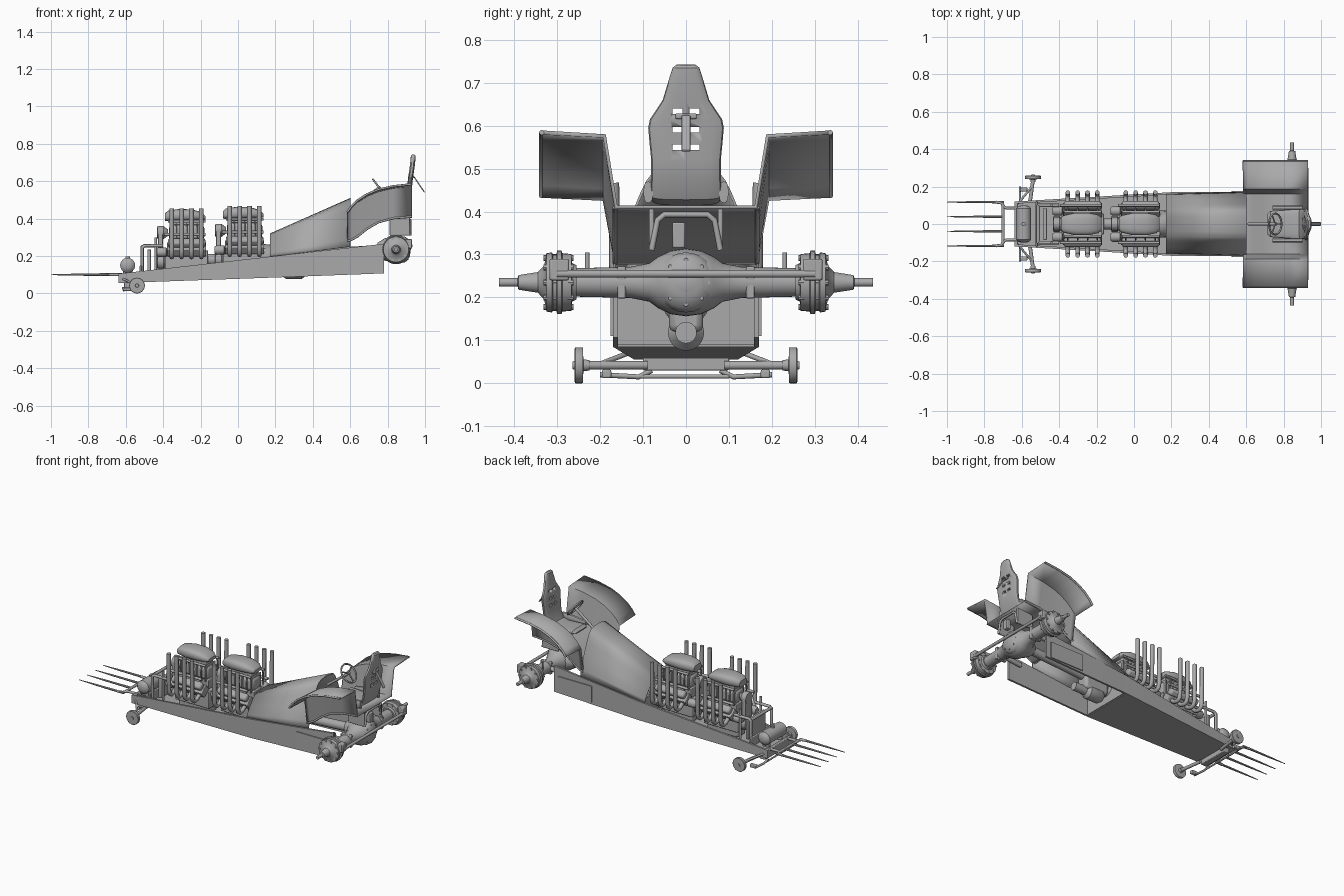
import bpy, bmesh, math
from mathutils import Vector, Matrix

GREY = bpy.data.materials.new("grey")
GREY.diffuse_color = (0.4, 0.4, 0.4, 1)


def finish(bm, name, smooth=True):
    bmesh.ops.recalc_face_normals(bm, faces=bm.faces[:])
    me = bpy.data.meshes.new(name)
    bm.to_mesh(me)
    bm.free()
    ob = bpy.data.objects.new(name, me)
    bpy.context.collection.objects.link(ob)
    me.materials.append(GREY)
    bpy.ops.object.select_all(action='DESELECT')
    ob.select_set(True)
    bpy.context.view_layer.objects.active = ob
    if smooth:
        bpy.ops.object.shade_smooth_by_angle(angle=math.radians(35))
    return ob


def modify(ob, kind, **settings):
    m = ob.modifiers.new(kind.lower(), kind)
    for k, v in settings.items():
        setattr(m, k, v)
    return ob


def box(name, c, size, rot=(0, 'X'), bevel=0.004):
    bm = bmesh.new()
    m = Matrix.Translation(c) @ Matrix.Rotation(math.radians(rot[0]), 4, rot[1])
    bmesh.ops.create_cube(bm, size=1, matrix=m @ Matrix.Diagonal((*size, 1)))
    ob = finish(bm, name)
    return modify(ob, 'BEVEL', width=bevel, segments=2) if bevel else ob


def loft(name, rings, closed=True):
    bm = bmesh.new()
    vs = [[bm.verts.new(p) for p in r] for r in rings]
    n = len(vs[0])
    for a, b in zip(vs, vs[1:]):
        for i in range(n if closed else n - 1):
            j = (i + 1) % n
            bm.faces.new((a[i], a[j], b[j], b[i]))
    if closed:
        bm.faces.new(vs[0])
        bm.faces.new(vs[-1])
    return finish(bm, name)


def lathe(name, origin, axis, profile, n=24):
    """Turned part: profile is (distance along axis, radius)."""
    q = Vector((0, 0, 1)).rotation_difference(Vector(axis))
    rings = [[Vector(origin) + q @ Vector((r * math.cos(t), r * math.sin(t), d))
              for t in (2 * math.pi * i / n for i in range(n))] for d, r in profile]
    return loft(name, rings)


def rod(name, a, b, r, n=14):
    d = Vector(b) - Vector(a)
    return lathe(name, a, d.normalized(), [(0, r), (d.length, r)], n)


def tube(name, pts, r, cyclic=False):
    cu = bpy.data.curves.new(name, 'CURVE')
    cu.dimensions = '3D'
    cu.bevel_depth, cu.bevel_resolution, cu.use_fill_caps = r, 2, True
    sp = cu.splines.new('POLY')
    sp.points.add(len(pts) - 1)
    for p, co in zip(sp.points, pts):
        p.co = (*co, 1)
    sp.use_cyclic_u = cyclic
    cu.materials.append(GREY)
    ob = bpy.data.objects.new(name, cu)
    bpy.context.collection.objects.link(ob)
    bpy.ops.object.select_all(action='DESELECT')
    ob.select_set(True)
    bpy.context.view_layer.objects.active = ob
    bpy.ops.object.convert(target='MESH')
    bpy.ops.object.shade_smooth_by_angle(angle=math.radians(50))


def ellipse(c, u, v, n=20, power=0.7):
    f = lambda w: math.copysign(abs(w) ** power, w)
    return [Vector(c) + Vector(u) * f(math.cos(t)) + Vector(v) * f(math.sin(t))
            for t in (2 * math.pi * i / n for i in range(n))]


# Frame rails, belly pan and bulkheads: (x, half width, bottom, top)
FRAME = [(-0.64, 0.12, 0.055, 0.105), (0.2, 0.17, 0.085, 0.2), (0.78, 0.17, 0.107, 0.265)]
for s in (-1, 1):
    loft("frame_rail", [[(x, s * w, b), (x, s * w, t), (x, s * (w - 0.012), t), (x, s * (w - 0.012), b)]
                        for x, w, b, t in FRAME])
    box("rear_side_panel", (0.635, s * 0.172, 0.16), (0.23, 0.008, 0.1), bevel=0)
loft("belly_pan", [[(x, -w, b), (x, w, b), (x, w, b + 0.006), (x, -w, b + 0.006)] for x, w, b, t in FRAME[:2]])
box("front_crossmember", (-0.63, 0, 0.08), (0.02, 0.24, 0.05))
box("front_plate", (-0.52, 0, 0.12), (0.012, 0.24, 0.06))
box("middle_bulkhead", (0.2, 0, 0.145), (0.01, 0.34, 0.11), bevel=0)

# Hood shell with leaning sides and a rounded top, open at both ends
HOOD = [(1, 0), (0.97, 0.16), (0.8, 0.46), (0.62, 0.74), (0.53, 0.86), (0.42, 0.95), (0.25, 0.99), (0, 1)]
HOOD = HOOD + [(-y, z) for y, z in HOOD[-2::-1]]
hood = loft("hood", [[(x, y * w, b + (t - b) * z) for y, z in HOOD]
                     for x, w, b, t in ((0.17, 0.16, 0.195, 0.32), (0.6, 0.172, 0.25, 0.51))], closed=False)
modify(hood, 'SOLIDIFY', thickness=0.006)

# Fenders and cockpit floor in one folded sheet: (x, fender height, floor height)
TUB = [(0.585, 0.435, 0.28), (0.605, 0.464, 0.285), (0.64, 0.498, 0.305), (0.69, 0.53, 0.345), (0.75, 0.555, 0.38),
       (0.83, 0.573, 0.402), (0.93, 0.584, 0.41)]
tub = loft("fenders_and_floor", [[(x, -0.338, t), (x, -0.19, t - 0.008), (x, -0.163, f), (x, 0.163, f),
                                  (x, 0.19, t - 0.008), (x, 0.338, t)] for x, t, f in TUB], closed=False)
modify(tub, 'SOLIDIFY', thickness=0.01, offset=0)
for s in (-1, 1):
    tube("fender_edge", [(x, s * 0.336, t) for x, t, f in TUB], 0.006)
    tube("floor_edge", [(x, s * 0.165, f) for x, t, f in TUB], 0.006)
    box("seat_support", (0.865, s * 0.08, 0.36), (0.11, 0.012, 0.1))
tube("rear_arch", [(0.92, -0.08, 0.31), (0.92, -0.066, 0.38), (0.92, -0.05, 0.393), (0.92, 0.05, 0.393),
                   (0.92, 0.066, 0.38), (0.92, 0.08, 0.31)], 0.007)
box("rear_control_box", (0.91, -0.017, 0.345), (0.03, 0.03, 0.06))

# Seat swept from cushion to headrest: (x, z, half width)
SEAT = [(0.715, 0.435, 0.055), (0.73, 0.44, 0.07), (0.85, 0.427, 0.08), (0.89, 0.437, 0.083), (0.908, 0.48, 0.081),
        (0.913, 0.52, 0.081), (0.917, 0.56, 0.085), (0.92, 0.595, 0.088), (0.922, 0.615, 0.084), (0.926, 0.64, 0.067),
        (0.929, 0.66, 0.054), (0.933, 0.69, 0.045), (0.936, 0.72, 0.036), (0.937, 0.735, 0.031), (0.938, 0.742, 0.022)]
rings = []
for i, (x, z, w) in enumerate(SEAT):
    a, b = SEAT[max(i - 1, 0)], SEAT[min(i + 1, len(SEAT) - 1)]
    d = Vector((b[0] - a[0], 0, b[1] - a[1])).normalized()
    edge = i in (0, len(SEAT) - 1)
    rings.append(ellipse((x, 0, z), (0, w, 0), Vector((-d.z, 0, d.x)) * (0.006 if edge else 0.013)))
seat = loft("seat", rings)
for z in (0.55, 0.59, 0.634):
    for s in (-1, 1):
        cut = box("slot_cutter", (0.92, s * 0.02, z), (0.1, 0.024, 0.013), bevel=0)
        modify(seat, 'BOOLEAN', object=cut, solver='EXACT')
        bpy.ops.object.select_all(action='DESELECT')
        bpy.context.view_layer.objects.active = seat
        bpy.ops.object.modifier_apply(modifier="boolean")
        bpy.data.objects.remove(cut)
for s in (-1, 1):
    loft("seat_bolster", [ellipse((x, s * 0.088, z), (0, 0.011, 0), (0, 0, h), 12)
                          for x, z, h in ((0.74, 0.44, 0.01), (0.82, 0.443, 0.02), (0.9, 0.445, 0.025))])
box("rear_strap", (0.969, 0, 0.582), (0.006, 0.02, 0.1), (-34, 'Y'), 0.002)
box("strap_bracket", (0.935, 0, 0.622), (0.015, 0.05, 0.012), bevel=0.003)

# Steering wheel and column
C, U, V = Vector((0.755, 0, 0.565)), Vector((0.6, 0, -0.8)), Vector((0, 1, 0))
N = Vector((0.8, 0, 0.6))
rim = [C + 0.056 * (U * math.cos(t) + V * math.sin(t)) for t in (2 * math.pi * i / 30 for i in range(30))]
tube("steering_rim", rim, 0.005, True)
for i in (0, 10, 20):
    rod("steering_spoke", C, rim[i], 0.004, 8)
rod("steering_column", C + N * 0.008, C - N * 0.18, 0.008)

# Rear axle with turned housing, drums, spindles and brakes
AX, AZ = 0.845, 0.235
half = [(0.035, 0.074), (0.065, 0.06), (0.085, 0.045), (0.13, 0.036), (0.265, 0.033)]
lathe("axle_housing", (AX, 0, AZ), (0, 1, 0), [(-d, r) for d, r in half[::-1]] + [(0, 0.079)] + half, 32)
lathe("differential_cover", (AX, 0, AZ), (1, 0, 0), [(-0.1, 0.035), (-0.06, 0.06), (0.03, 0.07), (0.045, 0.07),
                                                    (0.06, 0.06), (0.075, 0.035)])
for i in range(8):
    t = math.pi * i / 4
    rod("cover_bolt", (AX + 0.04, 0.052 * math.cos(t), AZ + 0.052 * math.sin(t)),
        (AX + 0.066, 0.052 * math.cos(t), AZ + 0.052 * math.sin(t)), 0.005, 6)
for s in (-1, 1):
    lathe("hub_and_spindle", (AX, 0, AZ), (0, s, 0), [
        (0.255, 0.04), (0.265, 0.045), (0.267, 0.066), (0.288, 0.068), (0.29, 0.074), (0.3, 0.074), (0.302, 0.066),
        (0.31, 0.066), (0.312, 0.07), (0.325, 0.068), (0.33, 0.04), (0.345, 0.024), (0.39, 0.017), (0.392, 0.01),
        (0.435, 0.01)], 32)
    for i in range(10):
        t = math.pi * i / 5
        rod("wheel_stud", (AX + 0.06 * math.cos(t), s * 0.262, AZ + 0.06 * math.sin(t)),
            (AX + 0.06 * math.cos(t), s * 0.332, AZ + 0.06 * math.sin(t)), 0.007, 8)
    box("brake_caliper", (AX + 0.068, s * 0.295, AZ + 0.03), (0.035, 0.045, 0.05))
    box("axle_bracket", (AX, s * 0.15, AZ), (0.07, 0.02, 0.075))
    rod("bracket_post", (AX - 0.03, s * 0.23, AZ), (AX - 0.03, s * 0.23, 0.305), 0.005)
    rod("axle_strut", (AX, s * 0.15, AZ), (0.7, s * 0.15, 0.22), 0.014)
rod("rear_tie_bar", (0.925, -0.3, 0.255), (0.925, 0.3, 0.255), 0.009)

# Driveline
rod("driveshaft", (0.1, 0, 0.19), (0.78, 0, 0.235), 0.026)
box("transfer_case", (0.3, 0, 0.17), (0.16, 0.08, 0.1), bevel=0.015)
lathe("gearbox", (0.24, 0, 0.118), (1, 0, 0), [(0, 0.03), (0.02, 0.042), (0.1, 0.042), (0.12, 0.025), (0.2, 0.025)])
lathe("clutch_housing", (0.12, 0, 0.19), (1, 0, 0), [(0, 0.075), (0.06, 0.07), (0.1, 0.045)])


def engine(cx, dz):
    z = lambda v: v + dz
    box("engine_block", (cx, 0, z(0.175)), (0.23, 0.11, 0.11))
    box("oil_pan", (cx, 0, z(0.105)), (0.21, 0.08, 0.05), bevel=0.01)
    box("intake_manifold", (cx, 0, z(0.26)), (0.2, 0.08, 0.06))
    box("blower", (cx, 0, z(0.325)), (0.19, 0.09, 0.085), bevel=0.02)
    for i in range(7):
        box("blower_fin", (cx - 0.084 + i * 0.028, 0, z(0.325)), (0.008, 0.1, 0.095), bevel=0.003)
    box("injector_base", (cx, 0, z(0.38)), (0.16, 0.075, 0.03))
    loft("air_scoop", [ellipse((cx + x, 0, z(h)), (0, w, 0), (0, 0, t)) for x, h, w, t in (
        (-0.115, 0.408, 0.036, 0.02), (-0.1, 0.414, 0.046, 0.028), (-0.04, 0.418, 0.06, 0.033),
        (0.03, 0.418, 0.06, 0.031), (0.08, 0.412, 0.05, 0.022), (0.1, 0.405, 0.036, 0.01))])
    # Front drive: pulleys and belt
    for h, r in ((0.17, 0.042), (0.325, 0.035)):
        lathe("drive_pulley", (cx - 0.14, 0, z(h)), (1, 0, 0), [(-0.018, r * 0.5), (-0.016, r), (0.016, r), (0.04, r * 0.5)])
    box("drive_belt", (cx - 0.14, 0, z(0.25)), (0.026, 0.07, 0.15))
    for s in (-1, 1):
        box("cylinder_head", (cx, s * 0.075, z(0.235)), (0.21, 0.06, 0.05), (s * -40, 'X'))
        box("valve_cover", (cx, s * 0.098, z(0.27)), (0.2, 0.045, 0.04), (s * -40, 'X'), 0.012)
        rod("fuel_rail", (cx - 0.1, s * 0.065, z(0.385)), (cx + 0.1, s * 0.065, z(0.385)), 0.007)
        rod("coolant_pipe", (cx - 0.12, s * 0.1, z(0.315)), (cx + 0.1, s * 0.1, z(0.315)), 0.008)
        lathe("side_pump", (cx - 0.16, s * 0.07, z(0.22)), (1, 0, 0), [(0, 0.018), (0.01, 0.025), (0.05, 0.025), (0.06, 0.01)])
        for i in range(4):
            x = cx - 0.079 + i * 0.0527
            tube("exhaust_pipe", [(x, s * 0.085, z(0.225)), (x, s * 0.12, z(0.198)), (x, s * 0.145, z(0.194)),
                                  (x, s * 0.16, z(0.205)), (x, s * 0.166, z(0.23)), (x, s * 0.168, z(0.455))], 0.0125)
            tube("injector_line", [(x, s * 0.065, z(0.385)), (x, s * 0.085, z(0.35)), (x, s * 0.08, z(0.27))], 0.004)


engine(-0.275, 0)
engine(0.035, 0.012)
rod("engine_coupler", (-0.17, 0, 0.18), (-0.1, 0, 0.18), 0.03)

# Front tank and frame
lathe("front_tank", (-0.59, 0, 0.15), (0, 1, 0), [(-0.1, 0.012), (-0.095, 0.028), (-0.082, 0.04), (0.082, 0.04),
                                                 (0.095, 0.028), (0.1, 0.012)])
rod("tank_cap", (-0.59, 0, 0.18), (-0.59, 0, 0.198), 0.012)
box("radiator_plate", (-0.475, 0, 0.175), (0.02, 0.17, 0.12))
for s in (-1, 1):
    tube("front_hoop", [(-0.512, s * 0.1, 0.11), (-0.512, s * 0.1, 0.245), (-0.5, s * 0.1, 0.255), (-0.4, s * 0.1, 0.255)], 0.009)
    rod("hoop_leg", (-0.44, s * 0.1, 0.12), (-0.44, s * 0.1, 0.3), 0.007)
    box("tank_mount", (-0.59, s * 0.06, 0.115), (0.05, 0.012, 0.05))
rod("hoop_crossbar", (-0.512, -0.1, 0.25), (-0.512, 0.1, 0.25), 0.009)

# Front fork: bumper loop and long prongs
for s in (-1, 1):
    tube("fork_arm", [(-0.62, s * 0.085, 0.1), (-0.68, s * 0.085, 0.1), (-0.692, s * 0.088, 0.1), (-0.7, s * 0.1, 0.1),
                      (-0.71, s * 0.113, 0.1), (-0.74, s * 0.117, 0.1)], 0.008)
    for y in (0.117, 0.039):
        lathe("fork_prong", (-0.695, s * y, 0.1), (-1, 0, 0), [(0, 0.007), (0.2, 0.005), (0.305, 0.002)], 10)
rod("fork_crossbar", (-0.7, -0.1, 0.1), (-0.7, 0.1, 0.1), 0.008)

# Front axle, steering links and small wheels
box("front_axle_beam", (-0.59, 0, 0.047), (0.04, 0.2, 0.035))
for s in (-1, 1):
    rod("front_axle_tube", (-0.56, s * 0.09, 0.042), (-0.54, s * 0.235, 0.042), 0.01)
    lathe("front_wheel", (-0.54, 0, 0.042), (0, s, 0), [(0.225, 0.012), (0.239, 0.014), (0.24, 0.041), (0.242, 0.042),
                                                       (0.257, 0.042), (0.259, 0.04), (0.26, 0.01), (0.264, 0.009)], 32)
    box("steering_knuckle", (-0.59, s * 0.185, 0.022), (0.04, 0.022, 0.02))
    rod("radius_rod", (-0.62, s * 0.11, 0.08), (-0.545, s * 0.2, 0.045), 0.006)
    tube("tie_rod", [(-0.61, s * 0.2, 0.02), (-0.61, s * 0.11, 0.015), (-0.615, s * 0.08, 0.03)], 0.006)
rod("drag_link", (-0.61, -0.12, 0.016), (-0.61, 0.1, 0.016), 0.005)
